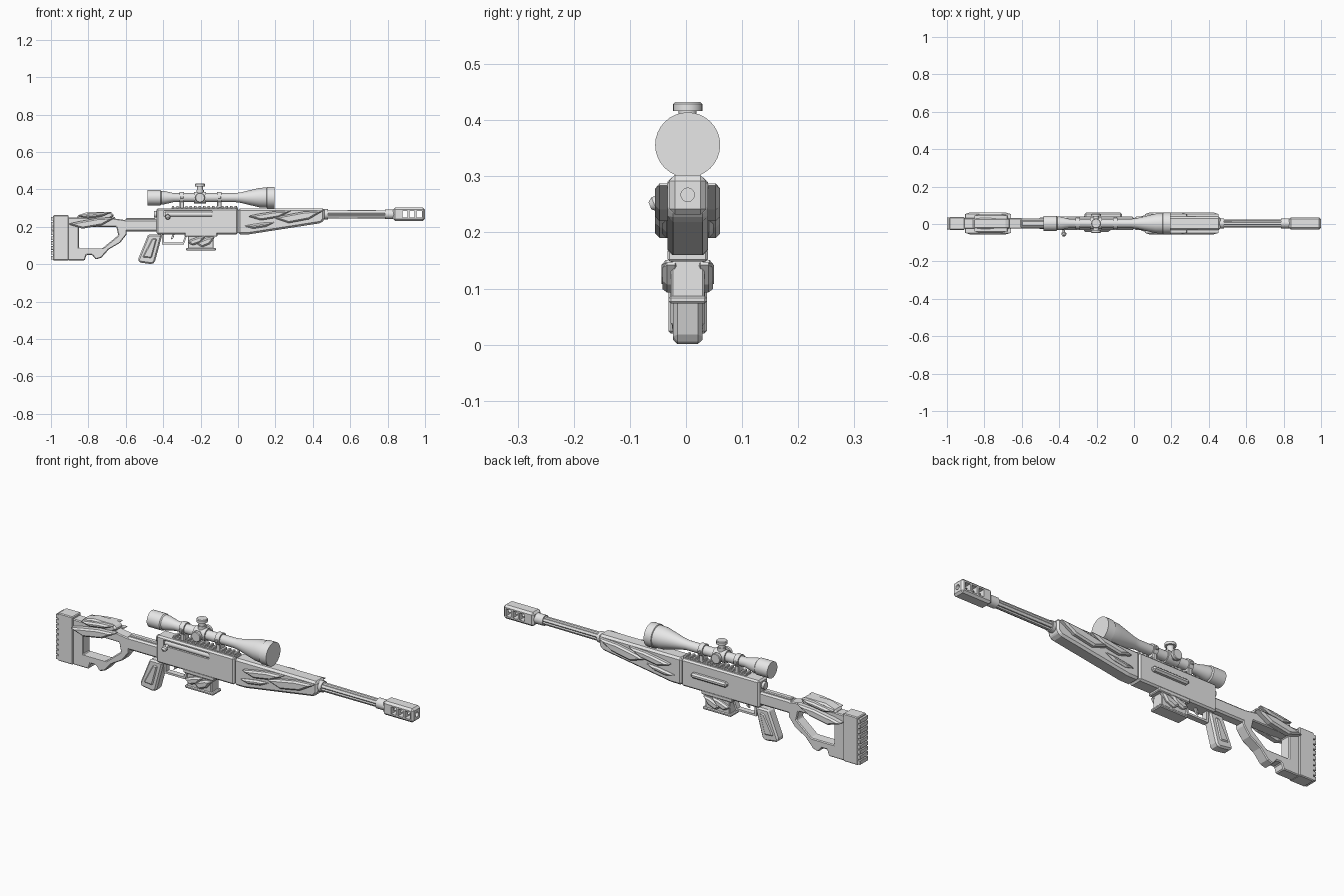
import bpy, bmesh, math
from mathutils import Vector

if "Cube" in bpy.data.objects:
    bpy.data.objects.remove(bpy.data.objects["Cube"])

grey = bpy.data.materials.new("plain_grey")
grey.use_nodes = True
grey.diffuse_color = (0.8, 0.8, 0.8, 1)
grey.node_tree.nodes["Principled BSDF"].inputs["Base Color"].default_value = grey.diffuse_color

# Shared measures: centre plane, barrel and sight heights, body section, chamfer
MIDDLE, BORE, SIGHT = 0.003, 0.267, 0.356
BODY, TOP, FLOOR = 0.036, 0.298, 0.16
CHAMFER = 0.008
BACKWARD, UPWARD, LEFTWARD = Vector((-1, 0, 0)), Vector((0, 0, 1)), Vector((0, 1, 0))


def finish(name, bm):
    bmesh.ops.recalc_face_normals(bm, faces=bm.faces[:])
    mesh = bpy.data.meshes.new(name)
    bm.to_mesh(mesh)
    bm.free()
    mesh.materials.append(grey)
    ob = bpy.data.objects.new(name, mesh)
    bpy.context.collection.objects.link(ob)
    return ob


def activate(ob):
    bpy.ops.object.select_all(action='DESELECT')
    ob.select_set(True)
    bpy.context.view_layer.objects.active = ob


def slab(name, outline, y_from, y_to):
    """Side outline (x, z) extruded from one y to another."""
    bm = bmesh.new()
    near = bm.faces.new([bm.verts.new((x, MIDDLE + y_from, z)) for x, z in outline])
    extruded = bmesh.ops.extrude_face_region(bm, geom=[near])["geom"]
    moved = [v for v in extruded if isinstance(v, bmesh.types.BMVert)]
    bmesh.ops.translate(bm, verts=moved, vec=LEFTWARD * (y_to - y_from))
    return finish(name, bm)


def chamfered(ob, width=CHAMFER):
    mod = ob.modifiers.new("chamfer", 'BEVEL')
    mod.width, mod.segments, mod.limit_method = width, 1, 'ANGLE'
    activate(ob)
    bpy.ops.object.modifier_apply(modifier=mod.name)
    return ob


def centred(name, outline, half, chamfer=CHAMFER):
    return chamfered(slab(name, outline, -half, half), chamfer)


def rectangle(left, right, low, high):
    return [(left, low), (right, low), (right, high), (left, high)]


def block(name, left, right, low, high, half, chamfer=CHAMFER / 2):
    return centred(name, rectangle(left, right, low, high), half, chamfer)


def cut(ob, cutter):
    mod = ob.modifiers.new("cut", 'BOOLEAN')
    mod.operation, mod.solver, mod.object = 'DIFFERENCE', 'EXACT', cutter
    activate(ob)
    bpy.ops.object.modifier_apply(modifier=mod.name)
    bpy.data.objects.remove(cutter)


def lathe(name, start, axis, profile, sides=24, flute=1):
    """(distance, radius) profile turned around an axis; flute sinks every fourth line."""
    bm = bmesh.new()
    turn = axis.to_track_quat('Z', 'Y')
    rings = []
    for distance, radius in profile:
        ring = []
        for i in range(sides):
            angle = math.tau * i / sides
            r = radius * (1 if i % 4 else flute)
            point = Vector((r * math.cos(angle), r * math.sin(angle), distance))
            ring.append(bm.verts.new(Vector(start) + turn @ point))
        rings.append(ring)
    for a, b in zip(rings, rings[1:]):
        for i in range(sides):
            bm.faces.new((a[i - 1], a[i], b[i], b[i - 1]))
    bm.faces.new(rings[0])
    bm.faces.new(rings[-1])
    ob = finish(name, bm)
    activate(ob)
    bpy.ops.object.shade_smooth_by_angle(angle=math.radians(35))
    return ob


def tube(name, start, axis, length, radius):
    return lathe(name, start, axis, [(0, radius), (length, radius)])


# One leaf outline serves every raised blade
LEAF = [(0, 0.4), (0.3, 0), (0.7, 0.3), (1, 1), (0.6, 0.9), (0.2, 0.6)]


def blades(name, left, right, low, high, reach):
    outline = [(left + u * (right - left), low + v * (high - low)) for u, v in LEAF]
    for side, sign in (("right_", -1), ("left_", 1)):
        chamfered(slab(side + name, outline, sign * reach / 3, sign * reach))


# Butt pad with ridged rear
block("butt_block", -0.988, -0.905, 0.02, 0.262, 0.034)
for i in range(9):
    low = 0.025 + i * 0.026
    block("butt_ridge", -1, -0.98, low, low + 0.02, 0.032, CHAMFER / 8)

# Skeleton stock with thumb opening
stock = slab("stock_frame", [
    (-0.91, 0.02), (-0.82, 0.02), (-0.81, 0.05), (-0.78, 0.05), (-0.76, 0.025),
    (-0.73, 0.035), (-0.69, 0.08), (-0.63, 0.115), (-0.595, FLOOR), (-0.595, 0.235),
    (-0.7, 0.25), (-0.91, 0.25)], -0.028, 0.028)
cut(stock, slab("stock_opening", [
    (-0.85, 0.085), (-0.725, 0.085), (-0.64, 0.155), (-0.65, 0.2), (-0.85, 0.2)], -1, 1))
chamfered(stock)
centred("cheek_rest", [(-0.86, 0.24), (-0.69, 0.24), (-0.66, 0.26), (-0.68, 0.28),
                       (-0.8, 0.28), (-0.86, 0.26)], 0.03)
blades("stock_blade", -0.91, -0.65, 0.19, 0.252, 0.058)
blades("cheek_blade", -0.86, -0.67, 0.245, 0.28, 0.05)
block("stock_bar", -0.61, -0.42, 0.175, 0.24, 0.027, CHAMFER)
block("stock_bar_cap", -0.6, -0.44, 0.23, 0.247, 0.014)

# Receiver with ejection port and bolt
receiver = block("receiver", -0.436, 0, FLOOR, TOP, BODY, CHAMFER)
cut(receiver, slab("port_cutter", rectangle(-0.395, -0.14, 0.255, 0.284), -1, -BODY / 2))
tube("bolt", (-0.39, -BODY / 2, BORE), -BACKWARD, 0.25, 0.013)
tube("bolt_shroud", (-0.42, MIDDLE, BORE), BACKWARD, 0.03, 0.018)
lathe("bolt_handle", (-0.375, -0.015, BORE), Vector((0, -1, -0.4)),
      [(0, 0.007), (0.03, 0.007), (0.035, 0.013), (0.045, 0.013), (0.053, 0.007)])
chamfered(slab("left_receiver_plate", rectangle(-0.265, -0.065, 0.225, 0.25), 0.03, 0.058))

# Scope rail with teeth
block("rail_base", -0.355, 0, 0.29, 0.303, 0.019, CHAMFER / 8)
for i in range(15):
    left = -0.354 + i * 0.024
    block("rail_tooth", left, left + 0.013, TOP, 0.312, 0.021, CHAMFER / 4)

# Tapered fore-end with raised blades
centred("fore_end", [(0, FLOOR), (0.06, FLOOR), (0.445, 0.22), (0.463, 0.24),
                     (0.463, TOP), (0, TOP)], BODY, 0.01)
blades("rear_blade", 0.05, 0.29, 0.235, 0.288, 0.058)
blades("front_blade", 0.19, 0.46, 0.22, 0.288, 0.058)
blades("lower_blade", 0.03, 0.2, 0.19, 0.225, 0.046)

# Fluted barrel and muzzle brake
lathe("fluted_barrel", (0.44, MIDDLE, BORE), -BACKWARD, [(0, 0.023), (0.4, 0.021)], flute=0.8)
tube("barrel_root", (0.45, MIDDLE, BORE), -BACKWARD, 0.03, 0.027)
tube("barrel_collar", (0.785, MIDDLE, BORE), -BACKWARD, 0.07, 0.026)
brake = block("muzzle_brake", 0.83, 1, BORE - 0.035, BORE + 0.035, 0.033, 0.01)
for x in (0.893, 0.931, 0.969):
    window = rectangle(x - 0.014, x + 0.014, BORE - 0.018, BORE + 0.018)
    cut(brake, slab("window_cutter", window, -1, 1))
cut(brake, tube("bore_cutter", (0.87, MIDDLE, BORE), -BACKWARD, 1, 0.012))

# Telescopic sight, from eyepiece to front bell
lathe("scope_body", (0.195, MIDDLE, SIGHT), BACKWARD, [
    (0, 0.058), (0.04, 0.058), (0.042, 0.054), (0.08, 0.052), (0.18, 0.028), (0.21, 0.024),
    (0.54, 0.024), (0.59, 0.036), (0.605, 0.036), (0.61, 0.041), (0.68, 0.041)], sides=32)
for x in (-0.3, -0.1):
    tube("scope_ring", (x + 0.012, MIDDLE, SIGHT), BACKWARD, 0.024, 0.031)
    block("ring_mount", x - 0.012, x + 0.012, TOP, 0.34, 0.021)
    block("ring_clamp", x - 0.008, x + 0.008, SIGHT - 0.007, SIGHT + 0.007, BODY, CHAMFER / 4)
tube("turret_saddle", (-0.17, MIDDLE, SIGHT), BACKWARD, 0.066, 0.031)
for name, axis, height in (("top", UPWARD, 0.076), ("right", -LEFTWARD, 0.052), ("left", LEFTWARD, 0.052)):
    hub = (-0.203, MIDDLE, SIGHT)
    tube(name + "_turret_base", hub, axis, height * 0.55, 0.02)
    tube(name + "_turret_neck", hub, axis, height * 0.9, 0.016)
    lathe(name + "_turret_cap", Vector(hub) + axis * height, -axis,
          [(0, 0.023), (0.003, 0.026), (0.016, 0.026)])

# Raked pistol grip
centred("grip", [(-0.48, FLOOR), (-0.405, FLOOR), (-0.415, 0.12), (-0.445, 0.01),
                 (-0.46, 0), (-0.53, 0.01), (-0.535, 0.025)], 0.026)
centred("grip_panel", [(-0.46, 0.14), (-0.43, 0.14), (-0.46, 0.03), (-0.515, 0.035)], 0.031)

# Trigger inside an open guard
guard = slab("trigger_guard", [(-0.406, FLOOR), (-0.406, 0.105), (-0.29, 0.105), (-0.27, FLOOR)],
             -0.014, 0.014)
cut(guard, slab("guard_opening", [(-0.396, 1), (-0.396, 0.115), (-0.297, 0.115),
                                  (-0.28, FLOOR), (-0.28, 1)], -1, 1))
centred("trigger", [(-0.35, FLOOR), (-0.34, FLOOR), (-0.345, 0.14), (-0.36, 0.13), (-0.355, 0.145)],
        0.006, CHAMFER / 8)

# Magazine with raised blades and floor plate
block("magazine_well", -0.285, -0.11, 0.148, 0.17, BODY)
block("magazine", -0.268, -0.13, 0.08, FLOOR, 0.03)
block("magazine_floor", -0.278, -0.118, 0.073, 0.087, 0.034)
blades("magazine_rear_blade", -0.275, -0.17, 0.1, 0.152, 0.047)
blades("magazine_front_blade", -0.225, -0.12, 0.09, 0.148, 0.045)
